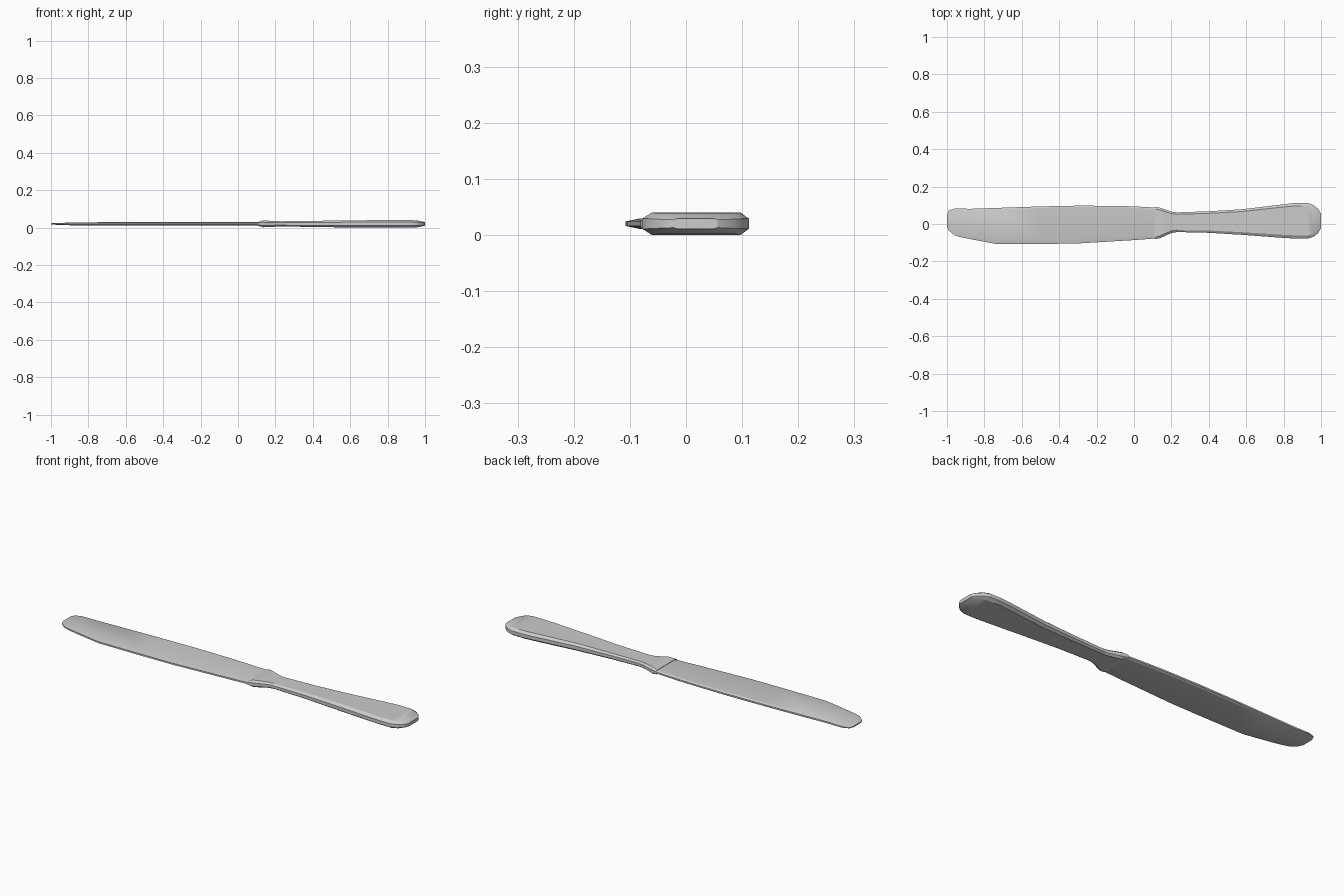
import bpy, bmesh, math

Z0 = 0.02  # mid-plane height


def loft(name, stations):
    """Skin chamfered sections: x, y_low, y_high, half_thick, edge_half, inset_low, inset_high."""
    bm = bmesh.new()
    rings = []
    for x, lo, hi, t, e, il, ih in stations:
        pts = [(lo, -e), (lo + il, -t), (hi - ih, -t), (hi, -e),
               (hi, e), (hi - ih, t), (lo + il, t), (lo, e)]
        rings.append([bm.verts.new((x, y, Z0 + z)) for y, z in pts])
    for a, b in zip(rings, rings[1:]):
        for i in range(8):
            j = (i + 1) % 8
            bm.faces.new((a[i], a[j], b[j], b[i]))
    bm.faces.new(rings[0])
    bm.faces.new(rings[-1])
    bmesh.ops.recalc_face_normals(bm, faces=bm.faces)
    me = bpy.data.meshes.new(name)
    bm.to_mesh(me)
    bm.free()
    ob = bpy.data.objects.new(name, me)
    bpy.context.collection.objects.link(ob)
    bpy.ops.object.select_all(action='DESELECT')
    ob.select_set(True)
    bpy.context.view_layer.objects.active = ob
    bpy.ops.object.shade_smooth_by_angle(angle=math.radians(30))
    return ob


# Flat blade, thinning towards the rounded tip and the cutting edge
loft("blade", [
    (-1.00, -0.015, 0.050, 0.003, 0.002, 0.012, 0.005),
    (-0.99, -0.035, 0.072, 0.004, 0.002, 0.014, 0.006),
    (-0.96, -0.060, 0.082, 0.005, 0.003, 0.018, 0.007),
    (-0.93, -0.070, 0.083, 0.006, 0.003, 0.020, 0.008),
    (-0.88, -0.080, 0.081, 0.008, 0.004, 0.022, 0.008),
    (-0.73, -0.108, 0.086, 0.009, 0.004, 0.024, 0.008),
    (-0.50, -0.107, 0.094, 0.009, 0.004, 0.024, 0.008),
    (-0.30, -0.104, 0.098, 0.009, 0.004, 0.024, 0.008),
    (-0.10, -0.092, 0.097, 0.009, 0.004, 0.022, 0.008),
    (0.00, -0.086, 0.094, 0.009, 0.004, 0.020, 0.008),
    (0.14, -0.076, 0.087, 0.009, 0.004, 0.018, 0.008),
])

# Thick chamfered handle with a flared bolster at the blade end
loft("handle", [
    (0.11, -0.081, 0.091, 0.011, 0.006, 0.010, 0.010),
    (0.135, -0.077, 0.088, 0.018, 0.009, 0.013, 0.012),
    (0.16, -0.067, 0.080, 0.017, 0.008, 0.013, 0.012),
    (0.20, -0.048, 0.066, 0.015, 0.007, 0.011, 0.010),
    (0.23, -0.043, 0.062, 0.014, 0.007, 0.010, 0.010),
    (0.40, -0.047, 0.068, 0.016, 0.008, 0.012, 0.011),
    (0.58, -0.058, 0.079, 0.019, 0.009, 0.014, 0.012),
    (0.78, -0.073, 0.103, 0.020, 0.009, 0.016, 0.014),
    (0.86, -0.078, 0.112, 0.020, 0.009, 0.017, 0.015),
    (0.93, -0.078, 0.112, 0.020, 0.009, 0.017, 0.016),
    (0.96, -0.068, 0.101, 0.018, 0.009, 0.017, 0.016),
    (0.985, -0.048, 0.080, 0.013, 0.008, 0.014, 0.014),
    (1.00, -0.022, 0.056, 0.009, 0.007, 0.006, 0.006),
])
